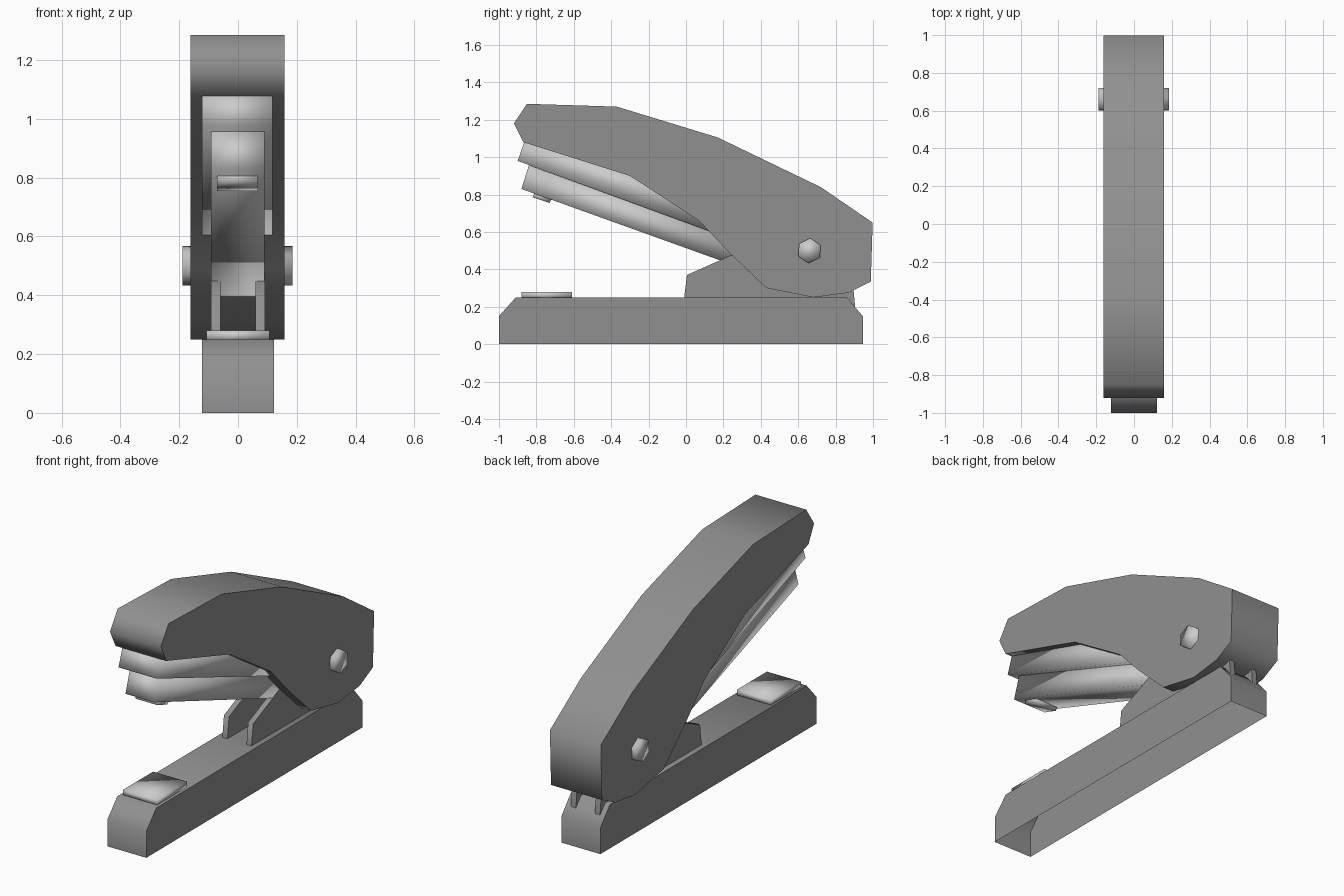
import bpy, bmesh, math

if "Cube" in bpy.data.objects:
    bpy.data.objects.remove(bpy.data.objects["Cube"])


def make_material(name, v):
    mat = bpy.data.materials.new(name)
    mat.diffuse_color = (v, v, v, 1)
    mat.use_nodes = True
    mat.node_tree.nodes["Principled BSDF"].inputs["Base Color"].default_value = mat.diffuse_color
    return mat


DARK = make_material("dark_grey", 0.28)


def extrude_profile(name, pts, x0, x1, open_bottom=False, metal=False):
    """Side profile given as (y, z) points, extruded from x0 to x1."""
    bm = bmesh.new()
    left = [bm.verts.new((x0, y, z)) for y, z in pts]
    right = [bm.verts.new((x1, y, z)) for y, z in pts]
    bm.faces.new(left)
    bm.faces.new(right[::-1])
    n = len(pts)
    for i in range(n):
        j = (i + 1) % n
        if open_bottom and pts[i][1] == 0 and pts[j][1] == 0:
            continue
        bm.faces.new((left[j], left[i], right[i], right[j]))
    bmesh.ops.recalc_face_normals(bm, faces=bm.faces[:])
    mesh = bpy.data.meshes.new(name)
    bm.to_mesh(mesh)
    bm.free()
    obj = bpy.data.objects.new(name, mesh)
    bpy.context.collection.objects.link(obj)
    # Metal parts are smooth all over, dark parts keep their side edges sharp
    if metal:
        mesh.shade_smooth()
    else:
        mesh.materials.append(DARK)
        bpy.ops.object.select_all(action='DESELECT')
        obj.select_set(True)
        bpy.context.view_layer.objects.active = obj
        bpy.ops.object.shade_smooth_by_angle(angle=math.radians(80))
    return obj


# Base: shell open underneath
extrude_profile("base", [(-1, 0), (-1, 0.15), (-0.91, 0.25), (0.86, 0.25),
                         (0.945, 0.15), (0.945, 0)], -0.123, 0.123, True)

# Anvil plate on the front of the base
extrude_profile("anvil_plate", [(-0.88, 0.245), (-0.88, 0.28),
                                (-0.61, 0.28), (-0.61, 0.245)],
                -0.107, 0.107, metal=True)

# Pair of hinge brackets
bracket = [(-0.01, 0.245), (0.005, 0.37), (0.23, 0.47), (0.62, 0.6),
           (0.8, 0.5), (0.895, 0.3), (0.905, 0.19), (0.86, 0.245)]
for side, sx in (("left", -1), ("right", 1)):
    extrude_profile(side + "_hinge_bracket", bracket,
                    *sorted((sx * 0.06, sx * 0.092)))

# Handle: curved top cover
extrude_profile("handle", [
    (-0.92, 1.18), (-0.85, 1.285), (-0.37, 1.27), (0.17, 1.105),
    (0.72, 0.84), (0.998, 0.65), (0.988, 0.335), (0.87, 0.275),
    (0.68, 0.25), (0.43, 0.30), (0.23, 0.49), (0.07, 0.66),
    (-0.3, 0.90), (-0.87, 1.08)], -0.162, 0.158)

# Upper rail and staple magazine, tilted with the handle
extrude_profile("upper_rail", [(-0.86, 1.095), (-0.90, 0.98),
                               (0.3, 0.54), (0.34, 0.70)],
                -0.122, 0.118, metal=True)
extrude_profile("magazine", [(-0.84, 0.957), (-0.88, 0.83),
                             (0.4, 0.37), (0.45, 0.488)],
                -0.092, 0.09, metal=True)

# Staple exit foot under the magazine
extrude_profile("staple_exit", [(-0.805, 0.82), (-0.82, 0.785),
                                (-0.73, 0.755), (-0.71, 0.79)],
                -0.072, 0.068, metal=True)

# Hexagonal pivot pin through the handle
hexagon = [(0.66 + 0.067 * math.sin(math.radians(60 * i + 4)),
            0.5 + 0.067 * math.cos(math.radians(60 * i + 4))) for i in range(6)]
extrude_profile("pivot_pin", hexagon, -0.188, 0.185, metal=True)
